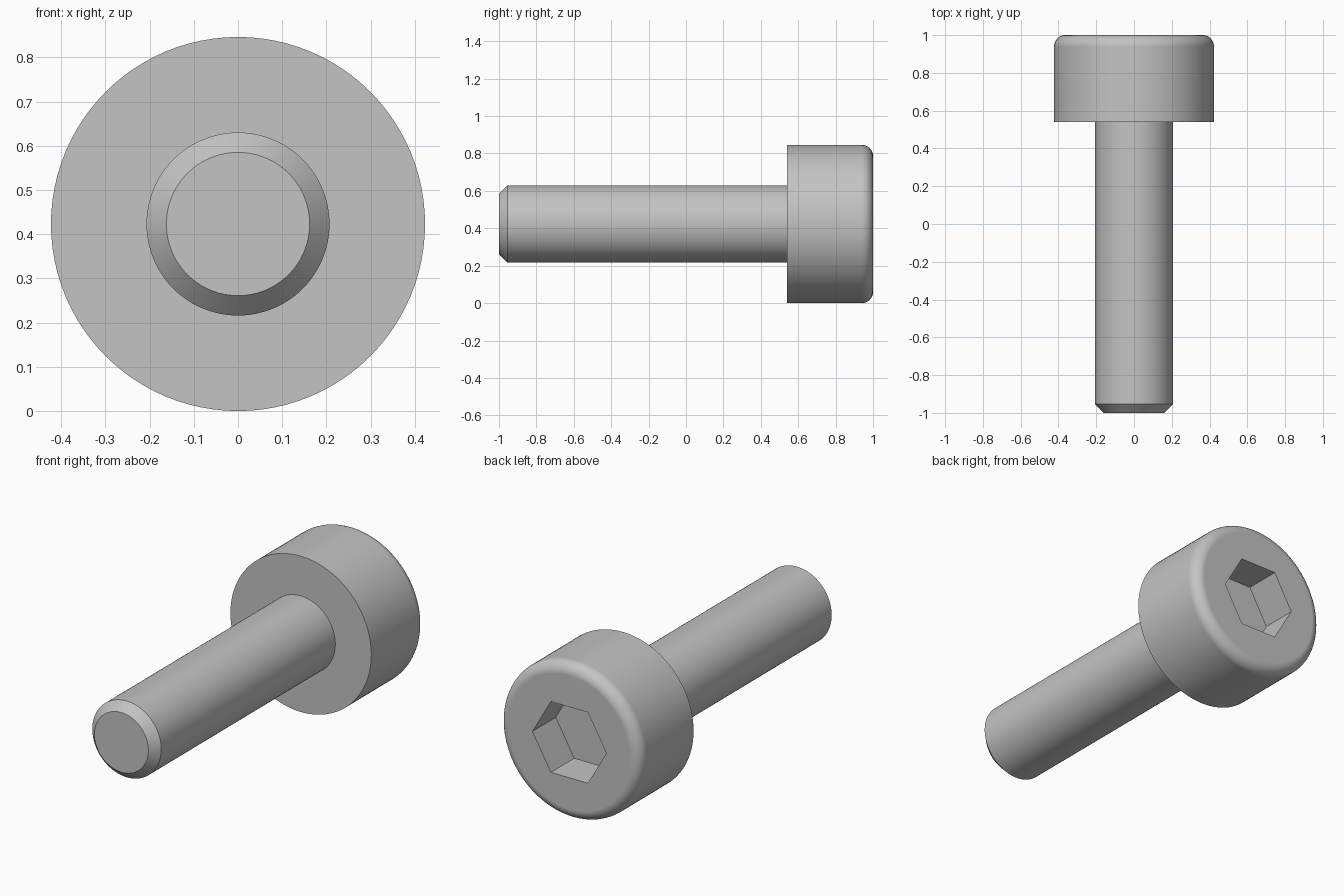
import bpy
import bmesh
from math import cos, sin, pi, radians

SEGMENTS = 96
RADIUS = 0.423          # head radius, also the height of the axis
HEAD_FRONT = 0.539
FILLET = 0.06
SOCKET_RADIUS = 0.222
SOCKET_DEPTH = 0.2

cube = bpy.data.objects.get("Cube")
if cube:
    bpy.data.objects.remove(cube, do_unlink=True)

steel = bpy.data.materials.new("grey_steel")
steel.use_nodes = True
colour = (0.55, 0.55, 0.55, 1)
steel.diffuse_color = colour
steel.node_tree.nodes["Principled BSDF"].inputs["Base Color"].default_value = colour


def ring(bm, radius, y, count=SEGMENTS):
    """Circle of vertices around the screw axis."""
    angles = [2 * pi * i / count for i in range(count)]
    return [bm.verts.new((radius * cos(a), y, RADIUS + radius * sin(a))) for a in angles]


def bridge(bm, a, b):
    """Quads between two rings of equal count."""
    for i in range(len(a)):
        j = (i + 1) % len(a)
        bm.faces.new((a[i], a[j], b[j], b[i]))


def lathe(bm, profile):
    rings = [ring(bm, r, y) for r, y in profile]
    for a, b in zip(rings, rings[1:]):
        bridge(bm, a, b)
    return rings


def finish(bm, name):
    bmesh.ops.recalc_face_normals(bm, faces=bm.faces[:])
    mesh = bpy.data.meshes.new(name)
    bm.to_mesh(mesh)
    bm.free()
    mesh.materials.append(steel)
    mesh.shade_smooth()
    mesh.set_sharp_from_angle(angle=radians(30))
    obj = bpy.data.objects.new(name, mesh)
    bpy.context.collection.objects.link(obj)
    weighted = obj.modifiers.new("weighted_normals", "WEIGHTED_NORMAL")
    weighted.keep_sharp = True


# Shaft with a chamfered tip, seated slightly inside the head
bm = bmesh.new()
rings = lathe(bm, [(0.162, -1), (0.207, -0.954), (0.207, HEAD_FRONT + 0.02)])
bm.faces.new(rings[0])
bm.faces.new(rings[-1])
finish(bm, "shaft")

# Cylindrical head with a rounded back rim
bm = bmesh.new()
steps = 10
arc = [pi / 2 * i / steps for i in range(steps + 1)]
rim = [(RADIUS - FILLET + FILLET * cos(a), 1 - FILLET + FILLET * sin(a)) for a in arc]
rings = lathe(bm, [(RADIUS, HEAD_FRONT)] + rim)
bm.faces.new(rings[0])

# Hexagonal socket, with the back face split into one sector per side
mouth = ring(bm, SOCKET_RADIUS, 1, 6)
floor = ring(bm, SOCKET_RADIUS, 1 - SOCKET_DEPTH, 6)
bridge(bm, mouth, floor)
bm.faces.new(floor)
outer = rings[-1]
span = SEGMENTS // 6
for side in range(6):
    edge = [outer[(side * span + k) % SEGMENTS] for k in range(span + 1)]
    bm.faces.new(edge + [mouth[(side + 1) % 6], mouth[side]])
finish(bm, "head")
